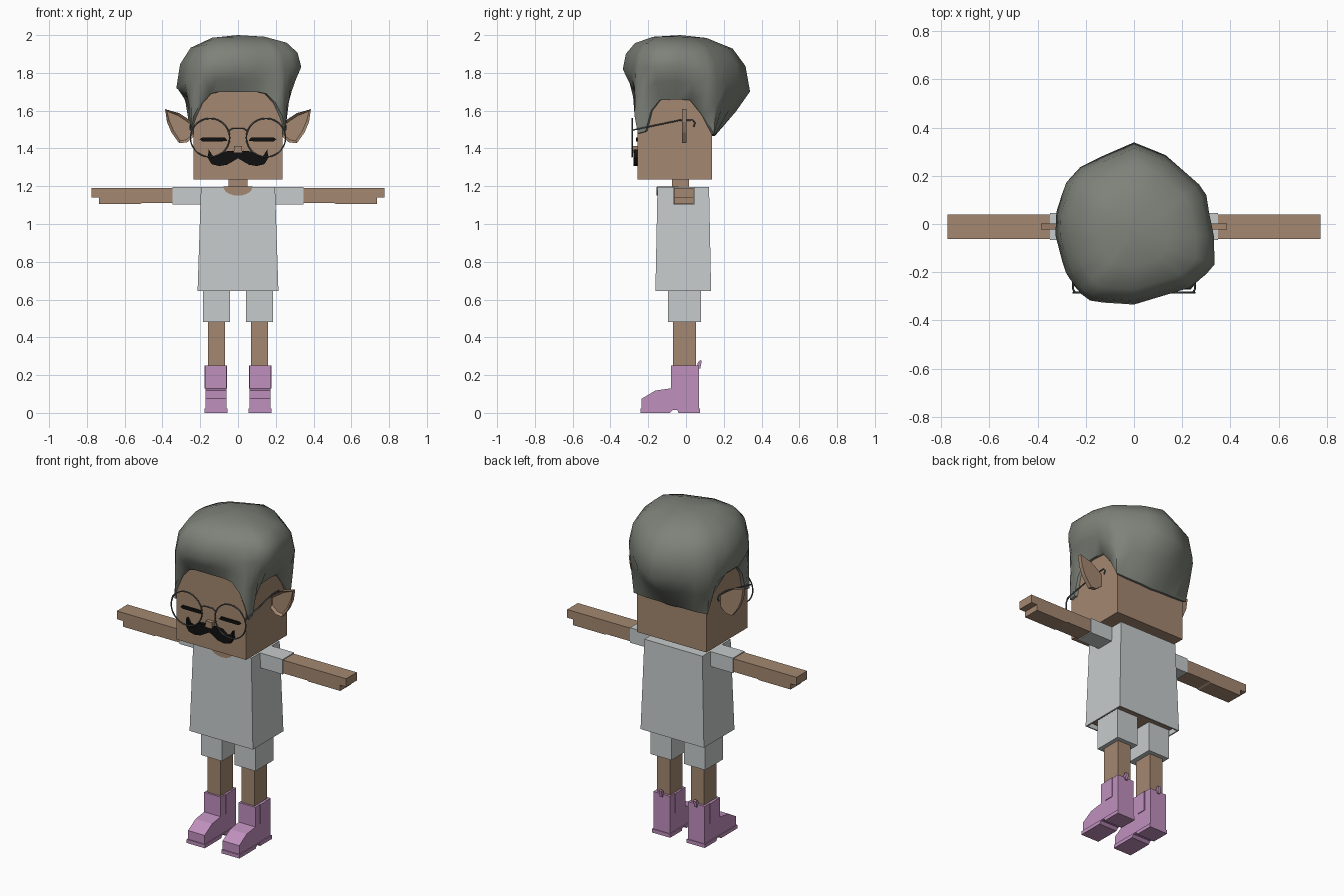
import bpy, bmesh, math
from mathutils import Vector

cube = bpy.data.objects.get("Cube")
if cube:
    bpy.data.objects.remove(cube, do_unlink=True)


def material(name, *rgb):
    lin = [((c / 255 + 0.055) / 1.055) ** 2.4 for c in rgb] + [1]
    m = bpy.data.materials.new(name)
    m.use_nodes = True
    m.diffuse_color = lin
    m.node_tree.nodes["Principled BSDF"].inputs["Base Color"].default_value = lin
    return m


SKIN = material("skin", 164, 135, 112)
CLOTH = material("pale_cloth", 199, 203, 203)
HAIR = material("grey_hair", 126, 130, 121)
PINK = material("pink_leather", 192, 144, 190)
BLACK = material("black", 16, 16, 16)
WIRE = material("dark_wire", 88, 95, 95)


def finish(bm, name, mat):
    bmesh.ops.recalc_face_normals(bm, faces=bm.faces)
    me = bpy.data.meshes.new(name)
    bm.to_mesh(me)
    bm.free()
    me.materials.append(mat)
    ob = bpy.data.objects.new(name, me)
    bpy.context.collection.objects.link(ob)
    return ob


def bridge(bm, a, b):
    for i in range(len(a)):
        j = (i + 1) % len(a)
        bm.faces.new((a[i], a[j], b[j], b[i]))


def prism(name, mat, outline, lo, hi, axis="y", s=1):
    """Extrude a closed outline along an axis; s=-1 mirrors it in x."""
    place = {"x": lambda p, d: (s * d, p[0], p[1]),
             "y": lambda p, d: (s * p[0], d, p[1]),
             "z": lambda p, d: (s * p[0], p[1], d)}[axis]
    bm = bmesh.new()
    rings = [[bm.verts.new(place(p, d)) for p in outline] for d in (lo, hi)]
    bridge(bm, *rings)
    for r in rings:
        bm.faces.new(r)
    return finish(bm, name, mat)


def box(name, mat, x, y, z, s=1):
    return prism(name, mat, [(x[0], y[0]), (x[1], y[0]), (x[1], y[1]), (x[0], y[1])],
                 z[0], z[1], "z", s)


def wire(name, points, cyclic=False):
    cu = bpy.data.curves.new(name, "CURVE")
    cu.dimensions = "3D"
    cu.bevel_depth = 0.004
    cu.bevel_resolution = 1
    cu.use_fill_caps = True
    sp = cu.splines.new("POLY")
    sp.points.add(len(points) - 1)
    for p, co in zip(sp.points, points):
        p.co = (*co, 1)
    sp.use_cyclic_u = cyclic
    cu.materials.append(WIRE)
    ob = bpy.data.objects.new(name, cu)
    bpy.context.collection.objects.link(ob)


# Head, neck and nose
box("head", SKIN, (-.235, .235), (-.258, .138), (1.235, 1.78))
box("neck", SKIN, (-.05, .05), (-.075, .015), (1.15, 1.24))
box("nose", SKIN, (-.021, .021), (-.282, -.25), (1.378, 1.414))

# Shirt: tapered open shell with the body inside
bm = bmesh.new()
low = [bm.verts.new((x, y, .645)) for x, y in ((-.214, -.162), (.214, -.162), (.214, .133), (-.214, .133))]
top = [bm.verts.new((x, y, 1.195)) for x, y in ((-.196, -.151), (.196, -.151), (.196, .122), (-.196, .122))]
bridge(bm, low, top)
bm.faces.new(top)
shirt = finish(bm, "shirt", CLOTH)
shell = shirt.modifiers.new("thickness", "SOLIDIFY")
shell.thickness = .012
shell.offset = -1
box("body", SKIN, (-.19, .19), (-.138, .11), (.662, 1.17))

# Neckline opening
arc = [math.pi * i / 10 for i in range(11)]
prism("neckline_front", SKIN, [(.077 * math.cos(a), 1.197 - .047 * math.sin(a)) for a in arc], -.156, -.148)
prism("neckline_top", SKIN, [(-.077, -.154), (.077, -.154), (.07, -.04), (-.07, -.04)], 1.19, 1.198, "z")

# Moustache
half = [(.03, 1.388), (.08, 1.383), (.112, 1.357), (.135, 1.362), (.155, 1.395), (.16, 1.35),
        (.14, 1.317), (.1, 1.307), (.06, 1.313), (.03, 1.33)]
prism("moustache", BLACK, [(0, 1.38)] + half + [(0, 1.348)] + [(-x, z) for x, z in reversed(half)],
      -.277, -.255)

# Glasses bridge
wire("glasses_bridge", [(-.05, -.285, 1.492), (-.03, -.285, 1.505), (.03, -.285, 1.505), (.05, -.285, 1.492)])

ear_outline = [(.225, 1.525), (.27, 1.56), (.312, 1.587), (.386, 1.608), (.376, 1.54),
               (.352, 1.484), (.312, 1.428), (.27, 1.432), (.225, 1.47)]
boot_outline = [(-.235, .02), (-.235, .075), (-.163, .118), (-.08, .13), (-.08, .25), (.068, .25), (.068, .02)]

for s, side in ((1, "left_"), (-1, "right_")):
    # Closed eye
    prism(side + "eye", BLACK, [(.055, 1.441), (.07, 1.457), (.19, 1.457), (.203, 1.449), (.19, 1.438), (.08, 1.438)],
          -.266, -.257, s=s)
    # Glasses rim and temple
    wire(side + "glasses_rim", [(s * (.148 + .104 * math.cos(t * math.pi / 14)), -.285,
                                 1.457 + .102 * math.sin(t * math.pi / 14)) for t in range(28)], True)
    wire(side + "glasses_temple", [(s * x, y, z) for x, y, z in (
        (.245, -.285, 1.495), (.253, -.27, 1.5), (.25, -.03, 1.55), (.25, .035, 1.55),
        (.25, .048, 1.535), (.25, .04, 1.515))])
    # Pointed ear with a hollow front
    ear = prism(side + "ear", SKIN, ear_outline, -.022, .002, s=s)
    bm = bmesh.new()
    bm.from_mesh(ear.data)
    front = min(bm.faces, key=lambda f: f.calc_center_median().y)
    bmesh.ops.inset_region(bm, faces=[front], thickness=.014)
    bmesh.ops.translate(bm, verts=front.verts[:], vec=(0, .014, 0))
    bm.to_mesh(ear.data)
    bm.free()
    # Sleeve, arm and stepped hand
    box(side + "sleeve", CLOTH, (.18, .348), (-.067, .045), (1.104, 1.195), s)
    prism(side + "arm", SKIN, [(.33, 1.11), (.51, 1.11), (.52, 1.105), (.735, 1.105), (.735, 1.14),
                               (.775, 1.14), (.775, 1.19), (.33, 1.19)], -.063, .04, s=s)
    # Shorts and leg
    box(side + "shorts_leg", CLOTH, (.042, .185), (-.095, .079), (.48, .69), s)
    box(side + "leg", SKIN, (.07, .16), (-.068, .053), (.22, .5), s)
    # Boot with sole, heel, side panels and pull tab
    prism(side + "boot", PINK, boot_outline, .061, .173, "x", s)
    prism(side + "sole", PINK, [(-.241, 0), (-.241, .022), (.073, .022), (.073, 0), (-.04, 0),
                                (-.045, .015), (-.07, .015), (-.085, 0)], .056, .178, "x", s)
    for x in (.057, .171):
        box(side + "boot_panel", PINK, (x, x + .006), (-.035, .02), (.13, .25), s)
    prism(side + "pull_tab", PINK, [(.055, .235), (.062, .265), (.075, .28), (.083, .275), (.076, .235)],
          .108, .126, "x", s)

# Hair: rings lofted from the hairline out to the widest outline and over the crown
centre = Vector((0, -.06))
widest = [(-.265, .215, 1.72), (-.01, .342, 1.7), (.108, .306, 1.72), (.298, .14, 1.76), (.305, .08, 1.8),
          (.335, -.066, 1.84), (.335, -.18, 1.83), (.23, -.265, 1.82), (-.025, -.342, 1.82),
          (-.2, -.315, 1.8), (-.28, -.21, 1.75), (-.327, -.066, 1.72), (-.322, .06, 1.72)]


def outline_at(p):
    """Point of the widest outline in the direction of p from the centre."""
    d = (Vector(p) - centre).normalized()
    for i, b in enumerate(widest):
        a = widest[i - 1]
        va, vb = Vector(a[:2]) - centre, Vector(b[:2]) - centre
        e = vb - va
        den = d.x * e.y - d.y * e.x
        if abs(den) < 1e-9:
            continue
        r = (va.x * e.y - va.y * e.x) / den
        t = (va.x * d.y - va.y * d.x) / den
        if r > 0 and -1e-6 <= t <= 1 + 1e-6:
            return centre + d * r, a[2] + (b[2] - a[2]) * t
    return Vector(p), 1.75


side_hem = [(.1, -.272, 1.7), (.15, -.272, 1.69), (.2, -.272, 1.64), (.235, -.272, 1.57), (.25, -.255, 1.48),
            (.25, -.215, 1.49), (.25, -.185, 1.6), (.25, -.14, 1.655), (.25, -.05, 1.66), (.25, .025, 1.655),
            (.25, .09, 1.58), (.25, .148, 1.475), (.16, .152, 1.47), (.08, .152, 1.47)]
hem = [(0, -.272, 1.7)] + side_hem + [(0, .152, 1.465)] + [(-x, y, z) for x, y, z in reversed(side_hem)]
bm = bmesh.new()
columns = []
for x, y, z in hem:
    wide, zw = outline_at((x, y))
    rim = Vector((x, y))
    pts = [(*(centre + (rim - centre) * .93), z), (x, y, z),
           (*rim.lerp(wide, .6), z + (zw - z) * .55)]
    for k, h in ((1, 0), (.94, .45), (.77, .76), (.42, .95)):
        pts.append((*(centre + (wide - centre) * k), zw + (2 - zw) * h))
    columns.append([bm.verts.new(p) for p in pts])
rings = list(zip(*columns))
for a, b in zip(rings, rings[1:]):
    bridge(bm, a, b)
crown = bm.verts.new((0, -.03, 2))
for i, v in enumerate(rings[-1]):
    bm.faces.new((rings[-1][i - 1], v, crown))
hair = finish(bm, "hair", HAIR)
bpy.context.view_layer.objects.active = hair
hair.select_set(True)
bpy.ops.object.shade_smooth_by_angle(angle=math.radians(50))
